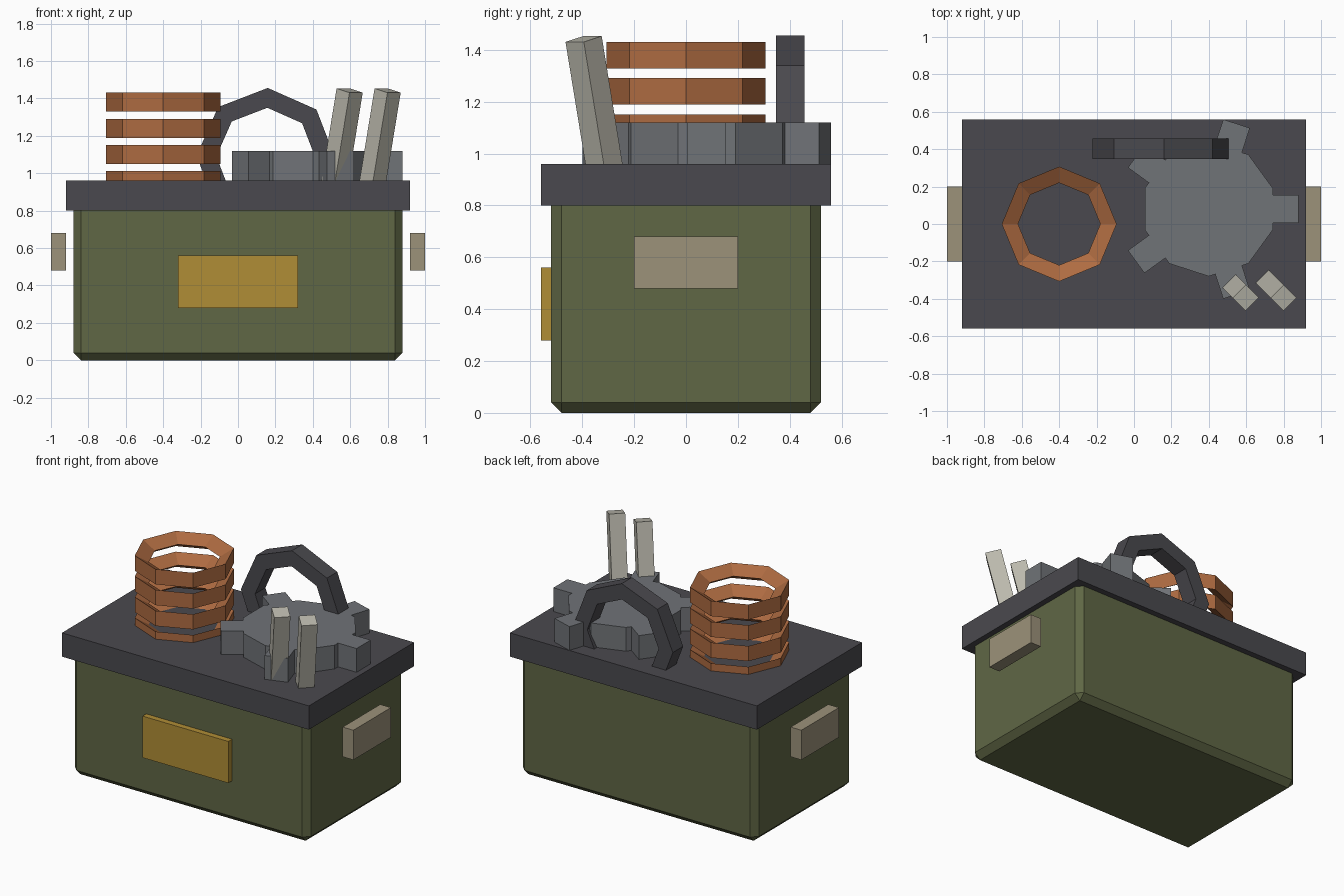
import bpy, bmesh, math
from mathutils import Matrix, Vector

if "Cube" in bpy.data.objects:
    bpy.data.objects.remove(bpy.data.objects["Cube"])


def material(name, r, g, b):
    lin = [((c / 255 + 0.055) / 1.055) ** 2.4 for c in (r, g, b)]
    m = bpy.data.materials.new(name)
    m.diffuse_color = (*lin, 1)
    m.use_nodes = True
    m.node_tree.nodes["Principled BSDF"].inputs["Base Color"].default_value = m.diffuse_color
    return m


olive = material("olive paint", 96, 103, 69)
charcoal = material("charcoal metal", 74, 73, 78)
steel = material("gear steel", 112, 115, 119)
brass = material("brass plate", 176, 141, 54)
tan = material("tan handle", 156, 146, 122)
copper = material("copper", 174, 107, 65)
pale = material("pale metal", 187, 185, 173)


def finish(name, bm, mat, matrix=Matrix()):
    bmesh.ops.recalc_face_normals(bm, faces=bm.faces)
    mesh = bpy.data.meshes.new(name)
    bm.to_mesh(mesh)
    bm.free()
    mesh.materials.append(mat)
    obj = bpy.data.objects.new(name, mesh)
    obj.matrix_world = matrix
    bpy.context.collection.objects.link(obj)
    return obj


def box(name, lo, hi, mat, bevel=0, matrix=Matrix()):
    bm = bmesh.new()
    lo, hi = Vector(lo), Vector(hi)
    bmesh.ops.create_cube(bm, size=1, matrix=Matrix.Translation((lo + hi) / 2)
                          @ Matrix.Diagonal((*(hi - lo), 1)))
    if bevel:
        bmesh.ops.bevel(bm, geom=bm.edges[:], offset=bevel, segments=1, affect='EDGES')
    return finish(name, bm, mat, matrix)


def ring(name, section, sides, mat, matrix):
    """Sweep a (radius, height) section around z."""
    bm = bmesh.new()
    loops = []
    for i in range(sides):
        a = math.tau * i / sides
        loops.append([bm.verts.new((r * math.cos(a), r * math.sin(a), z)) for r, z in section])
    n = len(section)
    for i in range(sides):
        p, q = loops[i], loops[(i + 1) % sides]
        for j in range(n):
            k = (j + 1) % n
            bm.faces.new((p[j], q[j], q[k], p[k]))
    return finish(name, bm, mat, matrix)


# Crate body, lid, front plate and side handles
box("crate_body", (-0.88, -0.52, 0), (0.88, 0.52, 0.86), olive, bevel=0.04)
box("lid", (-0.92, -0.56, 0.80), (0.92, 0.56, 0.96), charcoal)
box("front_plate", (-0.32, -0.56, 0.28), (0.32, -0.515, 0.56), brass)
for side, x in (("left", -0.96), ("right", 0.96)):
    box(side + "_handle", (x - 0.04, -0.2, 0.48), (x + 0.04, 0.2, 0.68), tan)

# Stack of copper coil rings with a triangular section
for i in range(4):
    ring(f"coil_ring_{i + 1}", [(0.307, -0.051), (0.307, 0.051), (0.22, 0)], 8, copper,
         Matrix.Translation((-0.4, 0, 0.96 + 0.14 * i)))

# Upright ring half sunk in the lid
ring("upright_ring", [(0.372, -0.055), (0.372, 0.055), (0.266, 0.055), (0.266, -0.055)], 8,
     charcoal, Matrix.Translation((0.15, 0.402, 1.084)) @ Matrix.Rotation(0.025, 4, 'Y')
     @ Matrix.Rotation(math.pi / 2, 4, 'X'))

# Five-toothed gear lying on the lid
bm = bmesh.new()
outline = []
for k in range(5):
    turn = Matrix.Rotation(math.tau * k / 5, 4, 'Z')
    tooth = [(0.342, -0.075), (0.48, -0.075), (0.48, 0.075), (0.342, 0.075)]
    tooth += [(0.36 * math.cos(math.radians(d)), 0.36 * math.sin(math.radians(d)))
              for d in (18, 54)]
    outline += [bm.verts.new(turn @ Vector((x, y, 0.94))) for x, y in tooth]
base = bm.faces.new(outline)
top = bmesh.ops.extrude_face_region(bm, geom=[base])["geom"]
bmesh.ops.translate(bm, vec=(0, 0, 0.18),
                    verts=[v for v in top if isinstance(v, bmesh.types.BMVert)])
finish("gear", bm, steel, Matrix.Translation((0.4, 0.08, 0)))

# Two leaning square bars
for i, x in enumerate((0.597, 0.80)):
    lean = (Matrix.Translation((x, -0.395, 1.442)) @ Matrix.Rotation(-math.pi / 4, 4, 'Z')
            @ Matrix.Rotation(math.radians(13), 4, 'Y'))
    box(f"leaning_bar_{i + 1}", (-0.05, -0.05, -0.54), (0.05, 0.05, 0), pale, matrix=lean)
